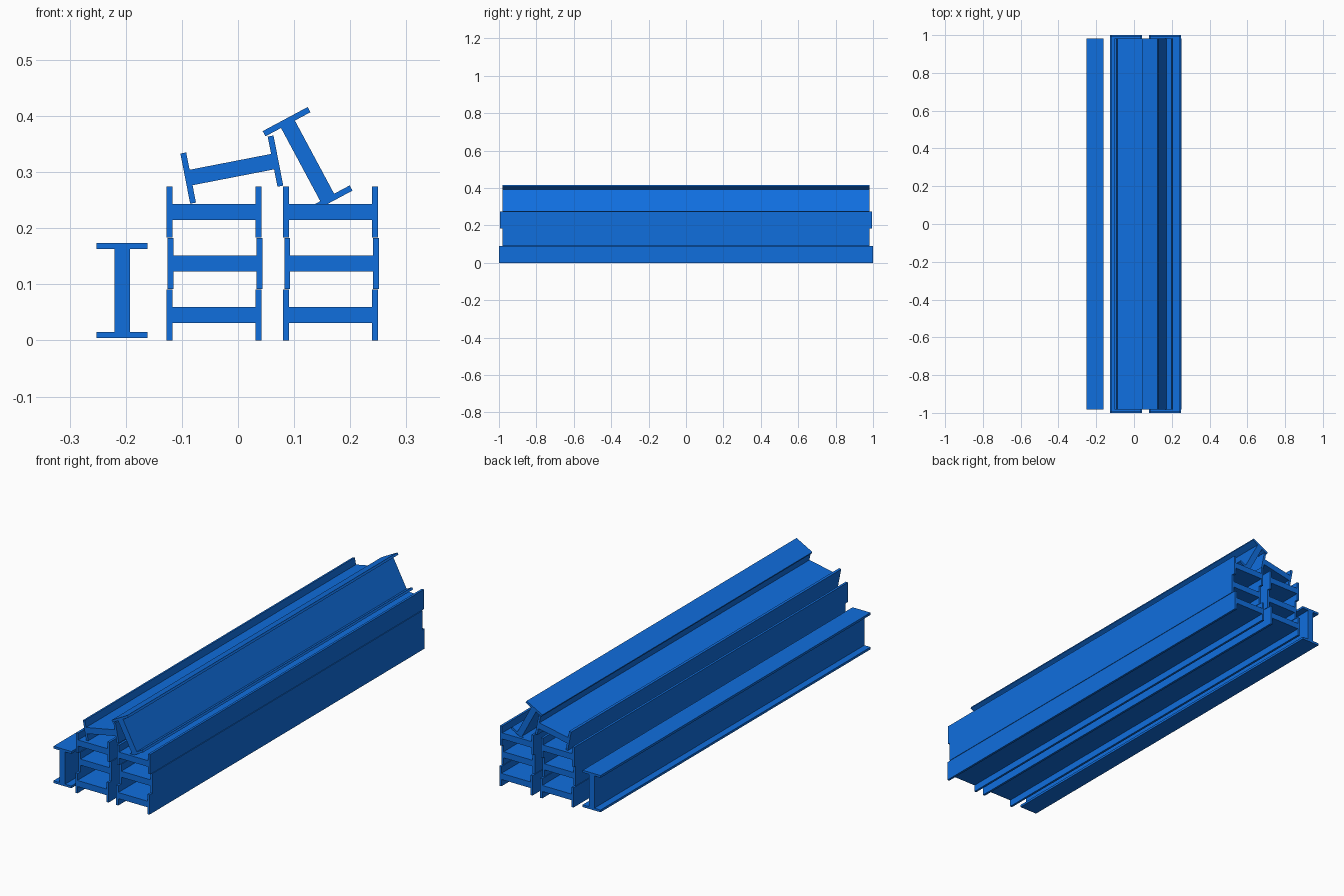
import bpy
import bmesh
from math import radians
from mathutils import Matrix, Vector

if "Cube" in bpy.data.objects:
    bpy.data.objects.remove(bpy.data.objects["Cube"], do_unlink=True)

# Painted steel
BLUE = (0.005, 0.156, 0.73, 1.0)
steel = bpy.data.materials.new("blue_steel")
steel.use_nodes = True
steel.diffuse_color = BLUE
steel.node_tree.nodes["Principled BSDF"].inputs["Base Color"].default_value = BLUE

# I-beam section: half flange width, half depth, flange thickness, half web
FLANGE, DEPTH, THICK, WEB = 0.0455, 0.0845, 0.0105, 0.014


def i_beam(name, x, z, tilt, half_length):
    """Extrude an I section along y, with its web tilted from vertical."""
    inner = DEPTH - THICK
    right = [(FLANGE, -DEPTH), (FLANGE, -inner), (WEB, -inner),
             (WEB, inner), (FLANGE, inner), (FLANGE, DEPTH)]
    outline = right + [(-px, pz) for px, pz in reversed(right)]
    bm = bmesh.new()
    face = bm.faces.new([bm.verts.new((px, -half_length, pz)) for px, pz in outline])
    ext = bmesh.ops.extrude_face_region(bm, geom=[face], use_keep_orig=True)
    verts = [v for v in ext["geom"] if isinstance(v, bmesh.types.BMVert)]
    bmesh.ops.translate(bm, verts=verts, vec=Vector((0, 2 * half_length, 0)))
    bmesh.ops.recalc_face_normals(bm, faces=bm.faces)
    mesh = bpy.data.meshes.new(name)
    bm.to_mesh(mesh)
    bm.free()
    mesh.materials.append(steel)
    obj = bpy.data.objects.new(name, mesh)
    obj.matrix_world = Matrix.Translation((x, 0, z)) @ Matrix.Rotation(radians(tilt), 4, "Y")
    bpy.context.collection.objects.link(obj)


# Two stacks of beams lying on their sides
for side, x in (("right", -0.043), ("left", 0.165)):
    i_beam(side + "_stack_bottom_beam", x, 0.0455, 90, 1.0)
    i_beam(side + "_stack_middle_beam", x + 0.002, 0.137, 90, 0.981)
    i_beam(side + "_stack_top_beam", x, 0.229, 90, 0.994)

# Loose beams: one upright beside the stacks, two thrown on top
i_beam("upright_beam", -0.2065, 0.089, 0, 0.981)
i_beam("tilted_beam", -0.011, 0.3045, 79, 0.981)
i_beam("leaning_beam", 0.124, 0.320, -28.2, 0.981)
